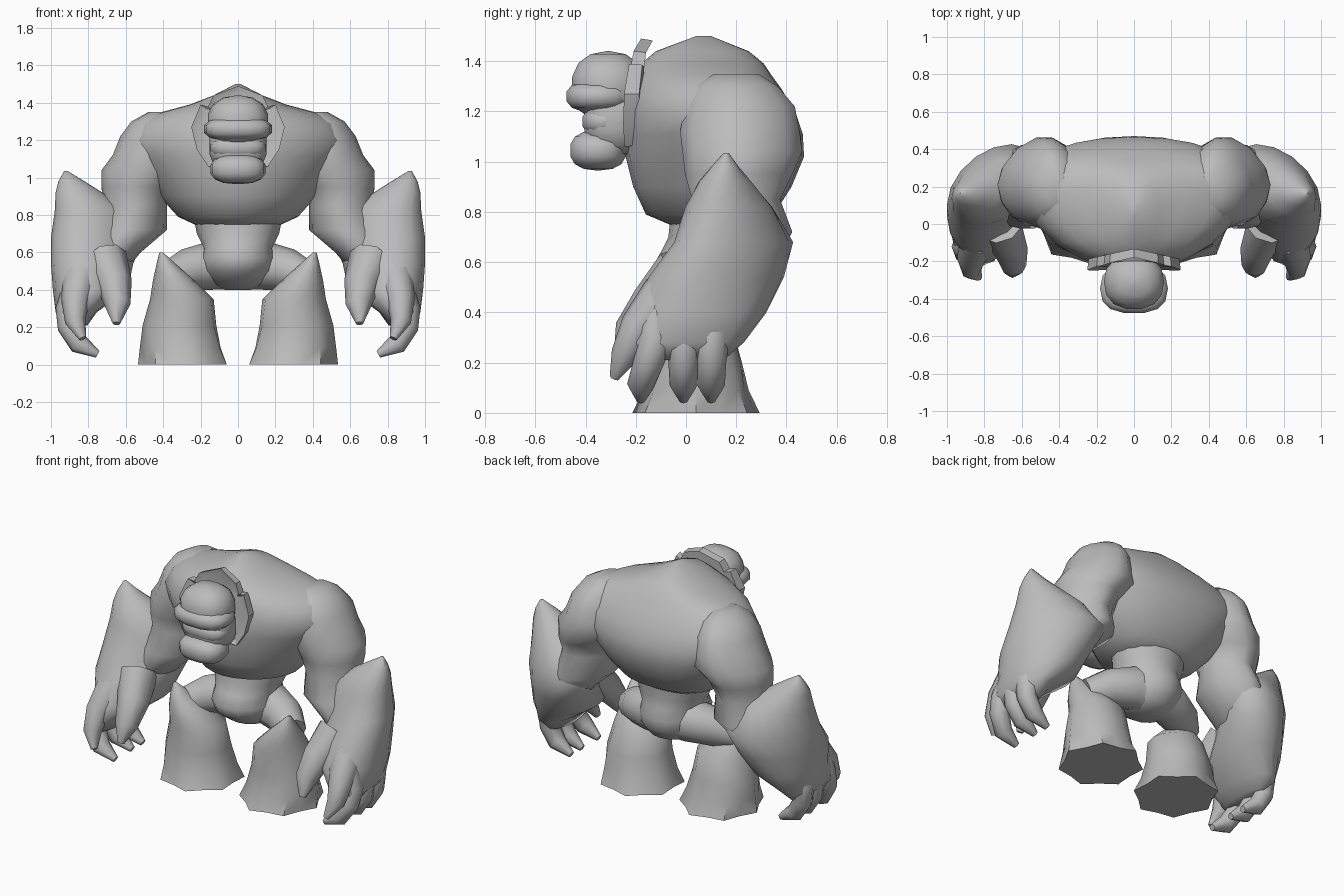
import bpy, bmesh, math
from mathutils import Vector

cube = bpy.data.objects.get("Cube")
if cube:
    bpy.data.objects.remove(cube, do_unlink=True)

grey = bpy.data.materials.new("stone_grey")
grey.use_nodes = True
colour = (0.5, 0.5, 0.5, 1)
grey.diffuse_color = colour
grey.node_tree.nodes["Principled BSDF"].inputs["Base Color"].default_value = colour


def skin(name, loops, mirrored=False, angle=60):
    """Bridge vertex loops into a capped, smooth shaded body."""
    bm = bmesh.new()
    rows = [[bm.verts.new(co) for co in loop] for loop in loops]
    count = len(rows[0])
    for low, high in zip(rows, rows[1:]):
        for i in range(count):
            j = (i + 1) % count
            bm.faces.new((low[i], low[j], high[j], high[i]))
    bm.faces.new(rows[0])
    bm.faces.new(rows[-1])
    bmesh.ops.recalc_face_normals(bm, faces=bm.faces)
    mesh = bpy.data.meshes.new(name)
    bm.to_mesh(mesh)
    bm.free()
    mesh.materials.append(grey)
    obj = bpy.data.objects.new(name, mesh)
    bpy.context.collection.objects.link(obj)
    if mirrored:
        obj.modifiers.new("mirror", "MIRROR").use_mirror_merge = False
    bpy.ops.object.select_all(action="DESELECT")
    obj.select_set(True)
    bpy.context.view_layer.objects.active = obj
    bpy.ops.object.shade_smooth_by_angle(angle=math.radians(angle))
    return obj


def squircle(t, power):
    c, s = math.cos(t), math.sin(t)
    return [math.copysign(abs(v) ** (2 / power), v) for v in (c, s)]


def stack(name, rings, sides=12, front=2, back=2, mirrored=False, star=None, skew=None, angle=60):
    """Level rings of (x, y, z, half width, front depth[, back depth])."""
    loops = []
    for k, (x, y, z, rx, *depth) in enumerate(rings):
        loop = []
        for i in range(sides):
            t = math.tau * i / sides
            rear = math.sin(t) > 0
            c, s = squircle(t, back if rear else front)
            f = 1 - star[k] * (i % 2) if star else 1
            slide = skew[k] * rx * c if skew else 0
            loop.append((x + rx * c * f, y + depth[-1 if rear else 0] * s * f - slide, z))
        loops.append(loop)
    return skin(name, loops, mirrored, angle)


def tube(name, path, sides=8, mirrored=True):
    """Round limb through (x, y, z, radius) points, kept free of twist."""
    pts = [Vector(p[:3]) for p in path]
    loops = []
    for k, p in enumerate(pts):
        way = (pts[min(k + 1, len(pts) - 1)] - pts[max(k - 1, 0)]).normalized()
        across = way.cross(Vector((0, 1, 0))).normalized()
        along = way.cross(across)
        loops.append([p + (across * math.cos(a) + along * math.sin(a)) * path[k][3]
                      for a in (math.tau * i / sides for i in range(sides))])
    return skin(name, loops, mirrored)


def blob(name, centre, size, power=2, sides=14, levels=7):
    """Rounded lump, boxier as the power rises."""
    rings = []
    for k in range(levels + 1):
        t = math.pi * (k / levels - 0.5)
        c, s = squircle(t, power)
        c = max(c, 0.05)
        rings.append((centre[0], centre[1], centre[2] + size[2] * s, size[0] * c, size[1] * c))
    return stack(name, rings, sides, power, power)


# Trunk: wide across the shoulders, tapering to the waist
stack("torso", [
    (0, .13, .735, .2, .16, .13), (0, .13, .79, .32, .29, .22), (0, .16, .9, .42, .37, .26),
    (0, .19, 1.02, .5, .43, .28), (0, .2, 1.11, .57, .445, .265), (0, .2, 1.2, .6, .45, .235),
    (0, .19, 1.29, .54, .42, .19), (0, .17, 1.345, .43, .38, .17), (0, .13, 1.39, .26, .31, .18),
    (0, .08, 1.44, .13, .2, .17), (0, .07, 1.5, .015, .03),
], sides=24, front=1.85, back=2.3)
stack("pelvis", [
    (0, .14, .4, .07, .06), (0, .13, .43, .14, .14), (0, .11, .5, .19, .22),
    (0, .1, .57, .2, .24), (0, .11, .64, .19, .21), (0, .12, .7, .22, .19), (0, .13, .8, .24, .19),
], sides=16)

# Legs: short thighs set into flared feet
tube("thigh", [(0, .15, .54, .135), (.14, .14, .53, .13), (.27, .09, .505, .115), (.37, .02, .46, .09)], 10)
stack("foot", [
    (.285, .04, 0, .25, .26), (.3, .04, .09, .225, .215), (.31, .035, .21, .2, .19),
    (.3, .02, .35, .17, .165), (.345, -.02, .45, .11, .12), (.385, -.05, .54, .05, .06),
    (.41, -.06, .6, .01, .01),
], sides=14, mirrored=True, star=[.13, .08, .03, 0, 0, 0, 0], angle=50)

# Arms: shoulder running into the upper arm, then a heavy forearm with a raised elbow
stack("shoulder", [
    (.72, .16, .48, .1, .14), (.66, .18, .6, .14, .19), (.57, .2, .72, .19, .23),
    (.55, .2, .85, .17, .18), (.54, .21, .95, .19, .22), (.48, .21, 1.04, .25, .23, .26),
    (.46, .21, 1.12, .21, .24, .25), (.45, .21, 1.22, .18, .22, .23), (.43, .2, 1.3, .14, .17),
    (.42, .2, 1.35, .06, .09),
], sides=14, front=1.9, back=1.7, mirrored=True)
stack("forearm", [
    (.865, -.02, .21, .06, .17), (.865, -.01, .28, .11, .24), (.79, .06, .4, .2, .26),
    (.78, .12, .54, .22, .26), (.75, .19, .68, .25, .22), (.775, .17, .82, .205, .17),
    (.85, .155, .92, .125, .105), (.89, .155, .98, .07, .055), (.92, .16, 1.035, .01, .01),
], sides=16, mirrored=True, skew=[0, 0, .1, .35, .35, .2, .1, 0, 0])

# Hands
tube("thumb", [(.71, -.01, .56, .12), (.66, -.13, .43, .095), (.645, -.22, .32, .07), (.65, -.27, .22, .02)])
tube("index_finger", [(.84, -.08, .47, .1), (.87, -.19, .34, .075), (.87, -.245, .23, .055), (.83, -.285, .14, .02)])
for label, y, lean in (("middle", -.12, -.06), ("ring", -.01, 0), ("little", .1, 0)):
    tube(label + "_finger", [(.86, y, .42, .075), (.905, y, .29, .072), (.905, y + lean / 2, .2, .06),
                             (.85, y + lean, .11, .055), (.75, y + lean, .055, .02)])

# Head
blob("cranium", (0, -.31, 1.3), (.165, .15, .14), 2.3)
blob("face", (0, -.28, 1.17), (.155, .13, .15), 2.6)
blob("brow", (0, -.345, 1.26), (.185, .135, .065), 2.6)
blob("upper_lip", (0, -.325, 1.16), (.15, .09, .06), 2.6)
blob("jaw", (0, -.35, 1.045), (.15, .115, .08), 2.5)

# Collar behind the head with pointed ears
half = [(.13, 1.44), (.16, 1.38), (.2, 1.39), (.25, 1.27), (.22, 1.15), (.16, 1.06)]
outline = [(0, 1.49)] + half + [(-x, z) for x, z in reversed(half)]
skin("collar", [[(x * f, y - abs(x) * .2 + (z - 1.1) * slope, 1.25 + (z - 1.25) * f) for x, z in outline]
                for f, y, slope in ((.85, -.19, .06), (1, -.21, .08), (.97, -.14, .02))], angle=30)
